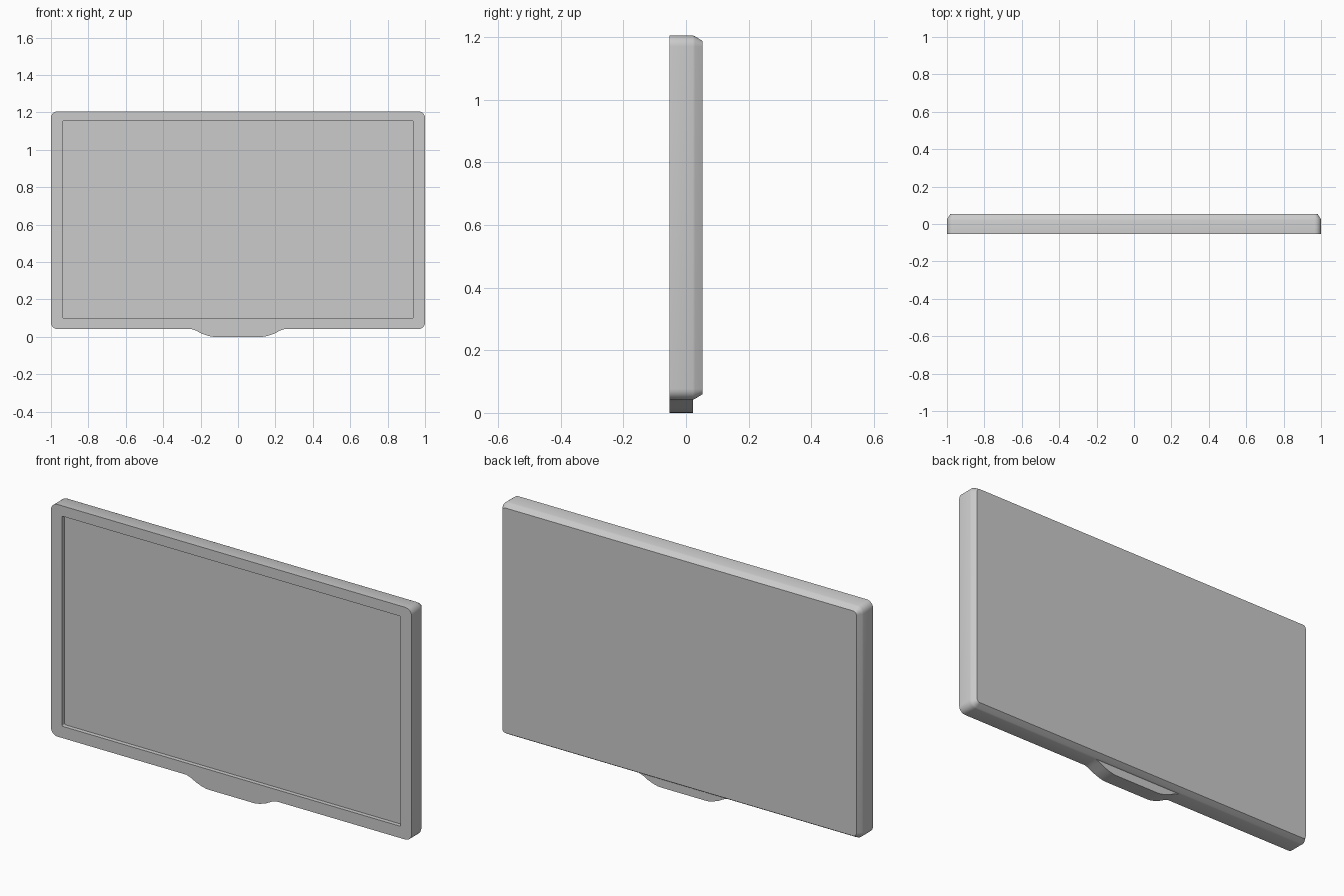
import bpy, bmesh
from math import cos, sin, pi

if "Cube" in bpy.data.objects:
    bpy.data.objects.remove(bpy.data.objects["Cube"])

Y_FRONT, Y_WALL, Y_BACK = -0.053, 0.022, 0.053
Z_LOW, Z_HIGH = 0.042, 1.206


def rounded_rect(hx, z0, z1, r, n=6):
    """Corner points, starting bottom right and ending bottom left."""
    pts = []
    for k, (cx, cz) in enumerate([(hx - r, z0 + r), (hx - r, z1 - r),
                                  (-hx + r, z1 - r), (-hx + r, z0 + r)]):
        for i in range(n + 1):
            a = -pi / 2 + k * pi / 2 + i * pi / 2 / n
            pts.append((cx + r * cos(a), cz + r * sin(a)))
    return pts


def add_loop(bm, pts, y):
    return [bm.verts.new((x, y, z)) for x, z in pts]


def bridge(bm, a, b):
    n = len(a)
    for i in range(n):
        j = (i + 1) % n
        bm.faces.new((a[i], a[j], b[j], b[i]))


def loop_edges(bm, vs):
    return [bm.edges.get((vs[i - 1], vs[i])) for i in range(len(vs))]


def finish(bm, name):
    bmesh.ops.recalc_face_normals(bm, faces=bm.faces)
    mesh = bpy.data.meshes.new(name)
    bm.to_mesh(mesh)
    bm.free()
    ob = bpy.data.objects.new(name, mesh)
    bpy.context.collection.objects.link(ob)
    bpy.ops.object.select_all(action='DESELECT')
    ob.select_set(True)
    bpy.context.view_layer.objects.active = ob
    bpy.ops.object.shade_smooth_by_angle(angle=0.7)
    return ob


# Housing: bezel with a lower lip, straight sides and a bevelled back
half_lip = [(-0.25, Z_LOW), (-0.225, 0.034), (-0.195, 0.018), (-0.165, 0.007), (-0.14, 0.001), (-0.12, 0.0)]
lip = half_lip + [(-x, z) for x, z in reversed(half_lip)]
body = rounded_rect(1.0, Z_LOW, Z_HIGH, 0.035)
nb = len(body)

bm = bmesh.new()
front = add_loop(bm, body + lip, Y_FRONT)
wall = add_loop(bm, body + lip, Y_WALL)
bridge(bm, front, wall)
bm.faces.new(wall[nb:])  # back of the lip

# Bevelled back edge rings
ring = wall[:nb] + [wall[nb], wall[-1]]
for inset, y in [(0.003, 0.029), (0.018, Y_BACK)]:
    pts = rounded_rect(1.0 - inset, Z_LOW + inset, Z_HIGH - inset, 0.035 - inset)
    pts += [(-0.25, Z_LOW + inset), (0.25, Z_LOW + inset)]
    nxt = add_loop(bm, pts, y)
    bridge(bm, ring, nxt)
    ring = nxt
bm.faces.new(ring)

# Screen recess and front bezel face
opening = rounded_rect(0.939, 0.101, 1.154, 0.006, 3)
Y_SCREEN = -0.032
rim = add_loop(bm, opening, Y_FRONT)
floor = add_loop(bm, opening, Y_SCREEN)
bridge(bm, rim, floor)
bmesh.ops.triangle_fill(bm, use_beauty=True, normal=(0, -1, 0),
                        edges=loop_edges(bm, front) + loop_edges(bm, rim))
finish(bm, "housing")

# Screen panel filling the recess
bm = bmesh.new()
face = bm.faces.new(add_loop(bm, opening, Y_SCREEN))
finish(bm, "screen")
mesh = bpy.data.objects["screen"].data
if mesh.polygons[0].normal.y > 0:
    mesh.flip_normals()
